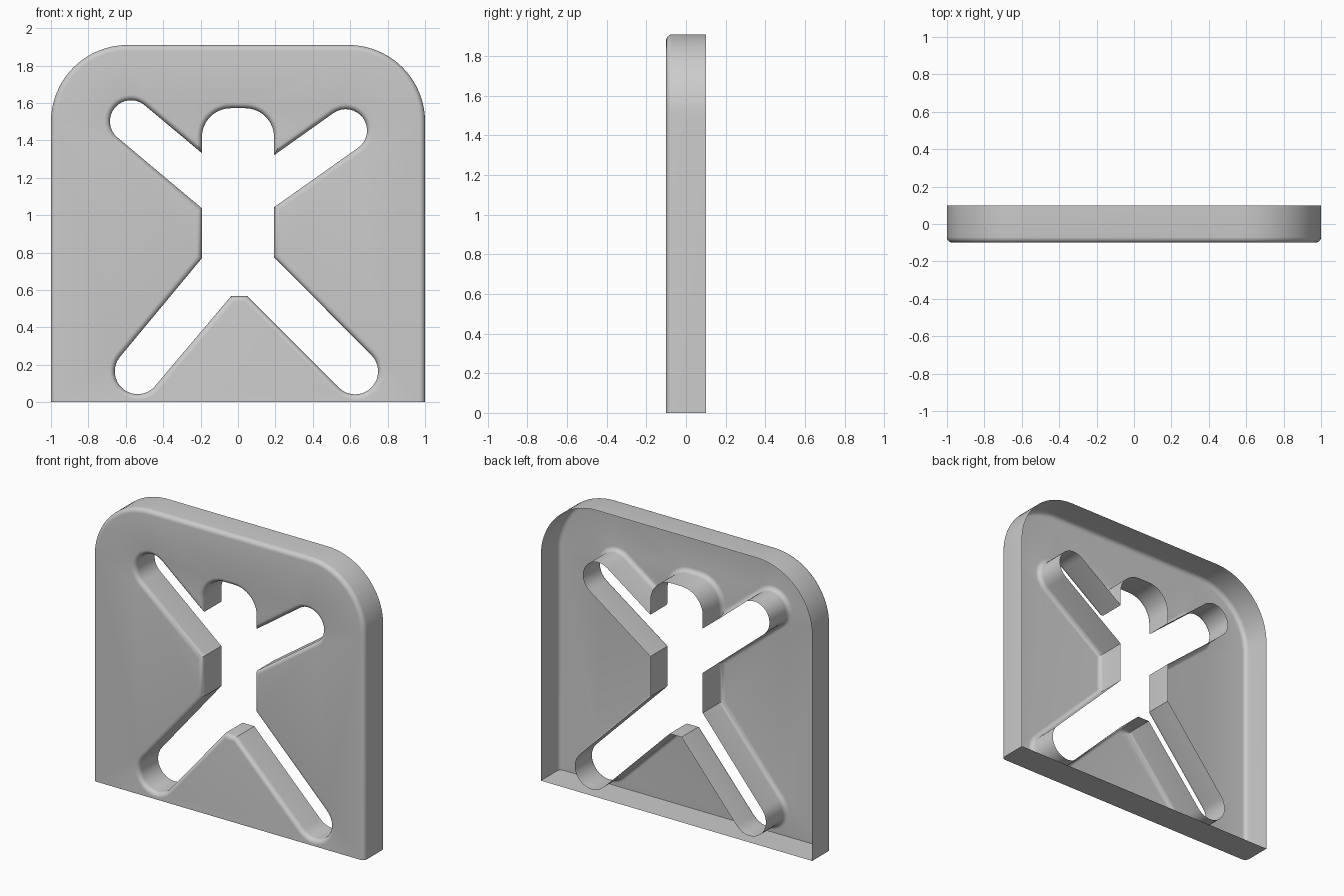
import bpy, bmesh
from math import sin, cos, pi, radians
from mathutils import Vector

if "Cube" in bpy.data.objects:
    bpy.data.objects.remove(bpy.data.objects["Cube"])

FRONT, BACK, FILLET, STEPS = -0.1, 0.1, 0.03, 6


def arc(x, z, r, start, end, n=16):
    """Points of a counter-clockwise arc, angles in degrees."""
    return [Vector((x + r * cos(radians(start + (end - start) * i / n)),
                    z + r * sin(radians(start + (end - start) * i / n)))) for i in range(n + 1)]


def cap(x, z, r, direction):
    """Rounded end of a limb slot pointing in the given direction."""
    return arc(x, z, r, direction - 90, direction + 90)


def offset(loop, d):
    """Mitred offset to the left of a counter-clockwise loop."""
    out = []
    for i, p in enumerate(loop):
        a = (p - loop[i - 1]).normalized()
        b = (loop[(i + 1) % len(loop)] - p).normalized()
        na, nb = Vector((-a.y, a.x)), Vector((-b.y, b.x))
        out.append(p + (na + nb) * (d / (1 + na.dot(nb))))
    return out


def wall(bm, loop, sign, flat_bottom=False):
    """Wall from the open back to the front, ending in a rounded edge; returns the front rim."""
    layers = [(0, BACK)]
    for i in range(STEPS + 1):
        t = pi / 2 * i / STEPS
        layers.append((FILLET * (1 - cos(t)), FRONT + FILLET * (1 - sin(t))))
    prev = None
    for d, y in layers:
        pts = offset(loop, d * sign)
        ring = [bm.verts.new((p.x, y, 0 if flat_bottom and q.y < 1e-5 else p.y))
                for p, q in zip(pts, loop)]
        if prev:
            for i in range(len(ring)):
                j = (i + 1) % len(ring)
                bm.faces.new((prev[i], prev[j], ring[j], ring[i]))
        prev = ring
    return [bm.edges.get((prev[i - 1], prev[i])) for i in range(len(prev))]


V = Vector
# Outer outline: square base, round upper corners
outer = [V((-1, 0)), V((1, 0))] + arc(0.59, 1.5, 0.41, 0, 90, 20) + arc(-0.59, 1.5, 0.41, 90, 180, 20)

# Figure-shaped opening
hole = [V((0.193, 0.775)), V((0.193, 1.043))]
hole += cap(0.576, 1.453, 0.114, 34.8) + [V((0.193, 1.321))]
hole += arc(0.038, 1.417, 0.155, 0, 90) + arc(-0.038, 1.417, 0.155, 90, 180)
hole += [V((-0.193, 1.332))] + cap(-0.572, 1.502, 0.113, 140.2)
hole += [V((-0.193, 1.037)), V((-0.193, 0.77))]
hole += cap(-0.537, 0.165, 0.122, 229.8) + [V((-0.037, 0.567)), V((0.05, 0.567))]
hole += cap(0.626, 0.165, 0.123, 315)

# Hollow shell: rim wall, opening wall and front face
bm = bmesh.new()
rim = wall(bm, outer, 1, True) + wall(bm, hole, -1)
bmesh.ops.triangle_fill(bm, edges=rim, use_beauty=True, normal=(0, -1, 0))
bmesh.ops.recalc_face_normals(bm, faces=bm.faces[:])
if sum(f.normal.y * f.calc_area() for f in bm.faces) > 0:
    bmesh.ops.reverse_faces(bm, faces=bm.faces[:])

mesh = bpy.data.meshes.new("cutout_panel")
bm.to_mesh(mesh)
bm.free()
panel = bpy.data.objects.new("cutout_panel", mesh)
bpy.context.collection.objects.link(panel)
bpy.context.view_layer.objects.active = panel
panel.select_set(True)
bpy.ops.object.shade_smooth_by_angle(angle=radians(30))
